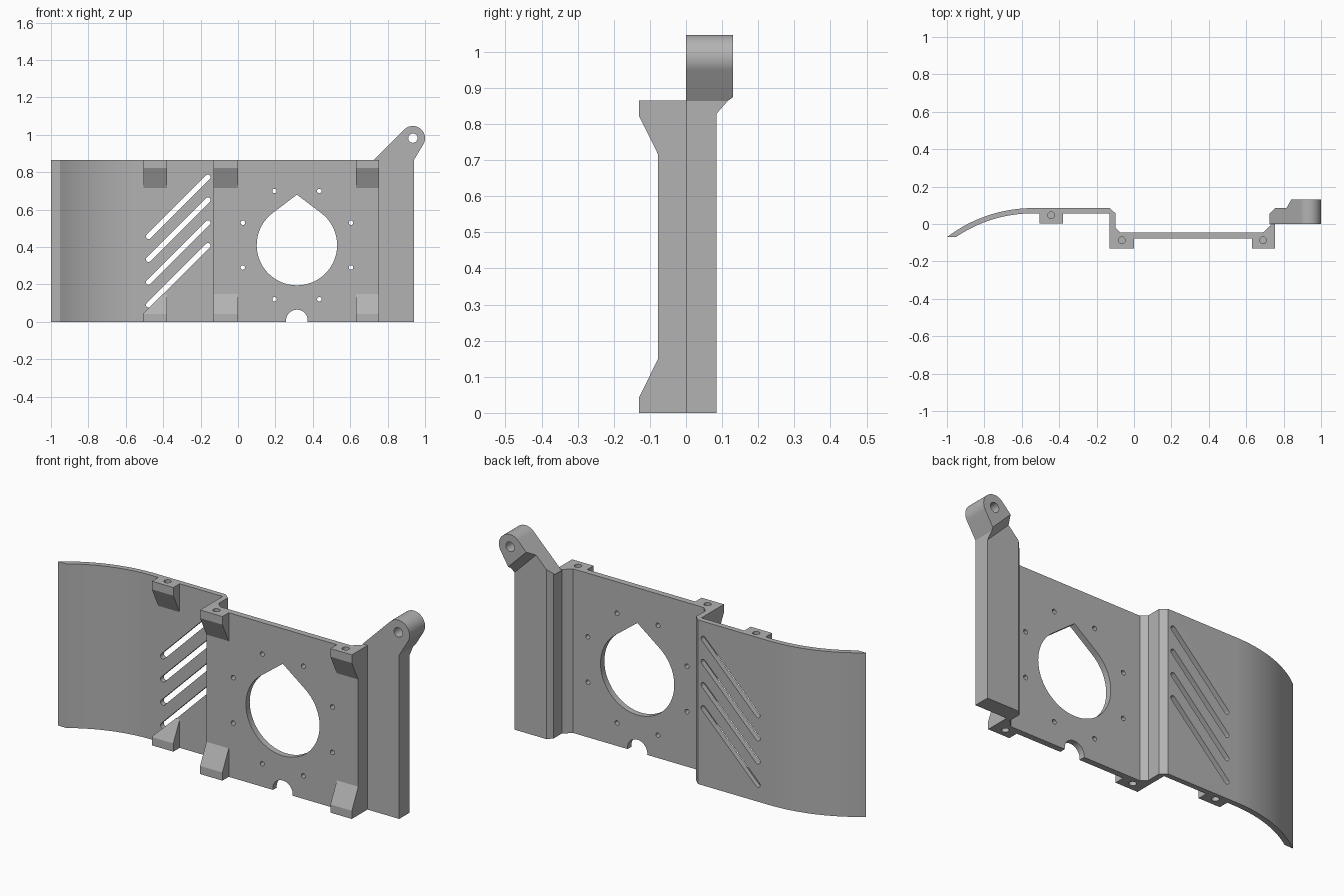
import bpy, bmesh, math
from mathutils import Vector

cube = bpy.data.objects.get("Cube")
if cube:
    bpy.data.objects.remove(cube, do_unlink=True)

grey = bpy.data.materials.new("plain grey")
grey.use_nodes = True
grey.diffuse_color = (0.45, 0.45, 0.45, 1)
grey.node_tree.nodes["Principled BSDF"].inputs["Base Color"].default_value = grey.diffuse_color

H = 0.865                      # panel height
BACK, FRONT = -0.045, -0.077   # faces of the recessed plate
SIDE_BACK, SIDE_FRONT = 0.085, 0.057


def prism(name, points, axis, start, end, cuts=()):
    """Extrude a 2D outline along an axis, then trim it by planes (point, normal)."""
    place = {"x": lambda p: (start, p[0], p[1]),
             "y": lambda p: (p[0], start, p[1]),
             "z": lambda p: (p[0], p[1], start)}[axis]
    shift = Vector([(end - start) * (axis == a) for a in "xyz"])
    bm = bmesh.new()
    face = bm.faces.new([bm.verts.new(place(p)) for p in points])
    new = bmesh.ops.extrude_face_region(bm, geom=[face])["geom"]
    bmesh.ops.translate(bm, vec=shift, verts=[v for v in new if isinstance(v, bmesh.types.BMVert)])
    for co, no in cuts:
        bmesh.ops.bisect_plane(bm, geom=bm.verts[:] + bm.edges[:] + bm.faces[:],
                               plane_co=co, plane_no=no, clear_outer=True)
        bmesh.ops.holes_fill(bm, edges=[e for e in bm.edges if e.is_boundary])
    bmesh.ops.recalc_face_normals(bm, faces=bm.faces[:])
    mesh = bpy.data.meshes.new(name)
    bm.to_mesh(mesh)
    bm.free()
    mesh.materials.append(grey)
    obj = bpy.data.objects.new(name, mesh)
    bpy.context.collection.objects.link(obj)
    return obj


def arc(cx, cy, r, a0, a1, n):
    """Points on an arc, angles in degrees."""
    steps = [math.radians(a0 + (a1 - a0) * i / n) for i in range(n + 1)]
    return [(cx + r * math.cos(a), cy + r * math.sin(a)) for a in steps]


def circle(cx, cy, r, n=24):
    return arc(cx, cy, r, 0, 360, n)[:-1]


def carve(obj, cutters):
    """Subtract every cutter from the object."""
    for c in cutters:
        c.hide_render = True
        mod = obj.modifiers.new("cut", "BOOLEAN")
        mod.operation, mod.solver, mod.object = "DIFFERENCE", "EXACT", c
    bpy.context.view_layer.objects.active = obj
    for m in list(obj.modifiers):
        bpy.ops.object.modifier_apply(modifier=m.name)


# Panel: curved wing, flat vented side, recessed plate and post in one section
R, cx, cy = 0.76, -0.54, -0.675
wing_back = arc(cx, cy, R, 127.25, 90, 16)
wing_front = arc(cx, cy, R - 0.028, 90, 124.2, 16)
section = wing_back + [
    (-0.13, SIDE_BACK), (-0.10, 0.058), (-0.10, -0.018), (-0.073, BACK),
    (0.69, BACK), (0.73, -0.008), (0.73, 0.06), (0.755, SIDE_BACK),
    (0.94, SIDE_BACK), (0.94, 0), (0.755, 0), (0.755, FRONT),
    (-0.13, FRONT), (-0.13, SIDE_FRONT)] + wing_front
panel = prism("panel", section, "z", 0, H)

# Hinge arm: slanted neck with a rounded eye, thicker towards the back
ex, ez, er = 0.935, 0.982, 0.065
outline = [(0.725, H - 0.001), (0.94, H - 0.001)] + arc(ex, ez, er, -30, 135, 24)
chamfer = ((0.73, 0.06, 0), (-1, 1, 0))
arm = prism("hinge_arm", outline, "y", 0, SIDE_BACK, [chamfer])
boss_slope = ((0.91, 0.13, 0.91), (-0.88, 1, -0.88))
boss = prism("hinge_boss", [(0.94, 0.80)] + outline[1:] + [(0.725, 0.864)], "y", 0.06, 0.13,
             [boss_slope])

# Mounting lugs, top and bottom
lugs, lug_holes = [], []
for label, x0, x1, face, hx in (("wing", -0.505, -0.38, SIDE_FRONT, -0.443),
                                ("middle", -0.13, 0, FRONT, -0.065),
                                ("post", 0.63, 0.755, FRONT, 0.69)):
    tip, root = face - 0.053, face + 0.004
    hole_y = face - 0.01
    for end in ("top", "bottom"):
        up = end == "top"
        z = (lambda d: H - d) if up else (lambda d: d)
        side = [(root, z(0)), (tip, z(0)), (tip, z(0.043)), (face, z(0.15)), (root, z(0.15))]
        trim = [((-0.48, 0, 0.072), (-1, 0, 1))] if label == "wing" and not up else []
        lugs.append(prism(f"{label}_lug_{end}", side, "x", x0, x1, trim))
        lug_holes.append(prism("hole_cutter", circle(hx, hole_y, 0.018, 16), "z", z(-0.02), z(0.08)))

# Cutters for the panel openings
cutters = []
ox, oz, r = 0.315, 0.41, 0.215
cutters.append(prism("teardrop_cutter", arc(ox, oz, r, 127, 413, 48) + [(ox, oz + 0.27)],
                     "y", -0.2, 0))
cutters.append(prism("notch_cutter", circle(ox, 0.007, 0.058, 32), "y", -0.2, 0))
for i in range(8):
    a = math.radians(22.5 + 45 * i)
    spot = circle(ox + 0.313 * math.cos(a), oz + 0.313 * math.sin(a), 0.012, 16)
    cutters.append(prism("screw_cutter", spot, "y", -0.2, 0))
for i in range(4):
    z0 = 0.09 + 0.122 * i
    slot = arc(-0.478, z0, 0.014, 135, 315, 8) + arc(-0.161, z0 + 0.317, 0.014, -45, 135, 8)
    cutters.append(prism("slot_cutter", slot, "y", 0.02, 0.12))
eye = prism("eye_cutter", circle(ex, ez, 0.025), "y", -0.1, 0.2)

carve(panel, cutters + lug_holes)
for lug, hole in zip(lugs, lug_holes):
    carve(lug, [hole])
for part in (arm, boss):
    carve(part, [eye])
for c in cutters + lug_holes + [eye]:
    bpy.data.objects.remove(c, do_unlink=True)

# Soft shading on curves, crisp edges elsewhere
bpy.ops.object.select_all(action="DESELECT")
for part in [panel, arm, boss] + lugs:
    part.select_set(True)
bpy.context.view_layer.objects.active = panel
bpy.ops.object.shade_smooth_by_angle(angle=math.radians(25))
